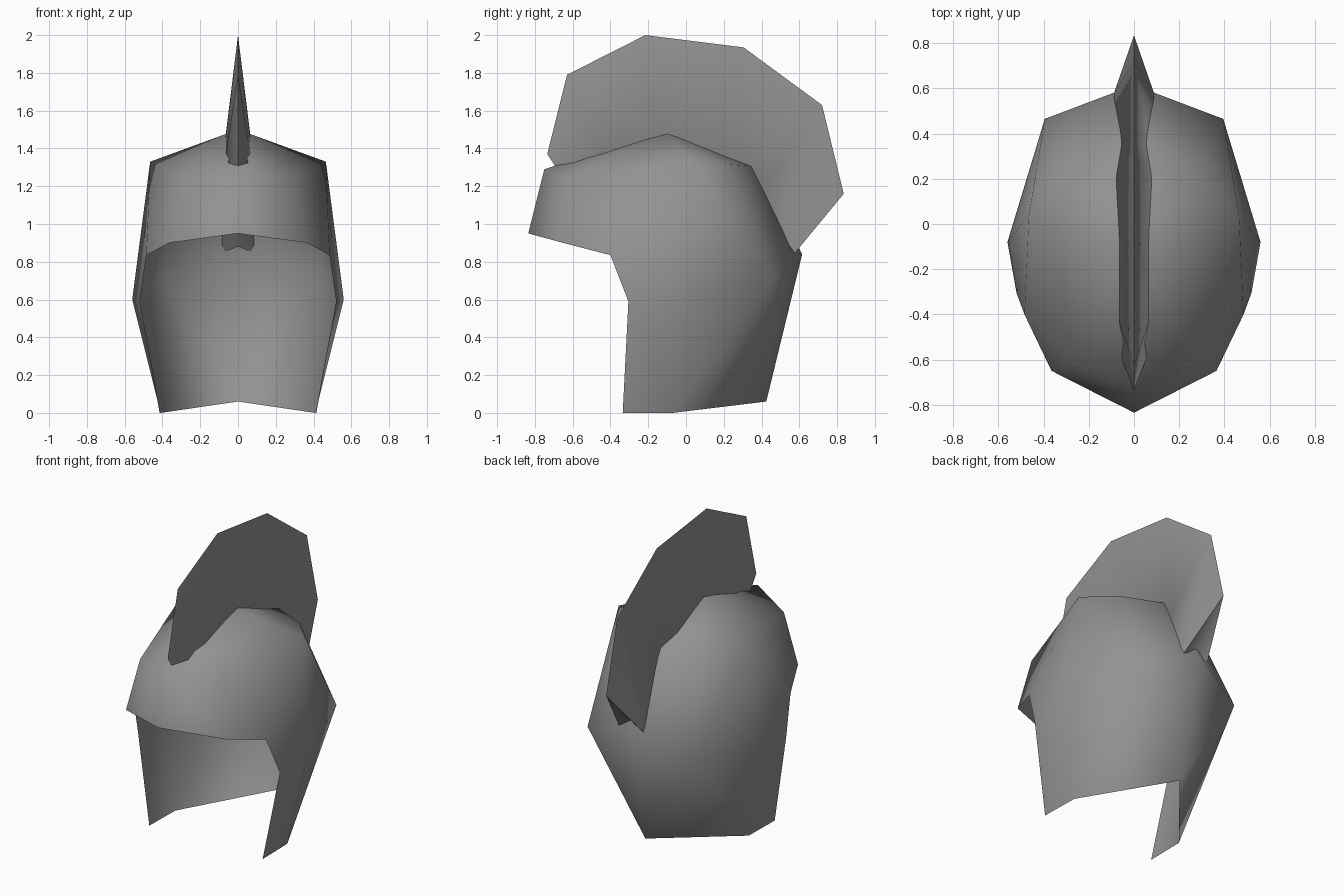
import bpy
import bmesh
from math import radians

cube = bpy.data.objects.get("Cube")
if cube:
    bpy.data.objects.remove(cube, do_unlink=True)

# One plain metal colour for everything
steel = bpy.data.materials.new("grey_steel")
steel.use_nodes = True
GREY = (0.29, 0.29, 0.29, 1.0)
steel.diffuse_color = GREY
steel.node_tree.nodes["Principled BSDF"].inputs["Base Color"].default_value = GREY


def mirrored_half(name, points, faces, smooth_angle):
    """Build the +x half from named points, mirror it and shade it."""
    bm = bmesh.new()
    verts = {key: bm.verts.new(co) for key, co in points.items()}
    for face in faces:
        bm.faces.new([verts[key] for key in face])
    geom = bm.verts[:] + bm.edges[:] + bm.faces[:]
    bmesh.ops.mirror(bm, geom=geom, axis='X', merge_dist=0.001)
    bmesh.ops.remove_doubles(bm, verts=bm.verts[:], dist=0.001)
    bmesh.ops.recalc_face_normals(bm, faces=bm.faces[:])
    mesh = bpy.data.meshes.new(name)
    bm.to_mesh(mesh)
    bm.free()
    mesh.materials.append(steel)
    obj = bpy.data.objects.new(name, mesh)
    bpy.context.collection.objects.link(obj)
    bpy.ops.object.select_all(action='DESELECT')
    obj.select_set(True)
    bpy.context.view_layer.objects.active = obj
    bpy.ops.object.shade_smooth_by_angle(angle=radians(smooth_angle))
    return obj


# Helmet shell: crown ring, brow and widest ring, lower edge
shell = {
    "apex": (0, -0.12, 1.5),
    "crown_front": (0, -0.75, 1.29),
    "crown_corner": (0.29, -0.61, 1.24),
    "crown_side": (0.465, 0.04, 1.33),
    "crown_rear": (0.29, 0.23, 1.315),
    "crown_back": (0, 0.37, 1.305),
    "brow_front": (0, -0.835, 0.95),
    "brow_corner": (0.365, -0.65, 0.9),
    "brow_end": (0.485, -0.4, 0.835),
    "cheek": (0.52, -0.305, 0.59),
    "side": (0.56, -0.08, 0.6),
    "rear": (0.395, 0.465, 0.71),
    "back": (0, 0.615, 0.84),
    "cheek_tip": (0.415, -0.335, 0),
    "side_low": (0.41, -0.07, 0),
    "back_low": (0, 0.425, 0.06),
}
shell_faces = [
    ("apex", "crown_front", "crown_corner"),
    ("apex", "crown_corner", "crown_side"),
    ("apex", "crown_side", "crown_rear"),
    ("apex", "crown_rear", "crown_back"),
    ("crown_front", "brow_front", "brow_corner", "crown_corner"),
    ("crown_corner", "brow_corner", "brow_end", "crown_side"),
    ("crown_side", "brow_end", "cheek", "side"),
    ("crown_side", "side", "rear", "crown_rear"),
    ("crown_rear", "rear", "back", "crown_back"),
    ("cheek", "cheek_tip", "side_low", "side"),
    ("side", "side_low", "rear"),
    ("rear", "side_low", "back_low"),
    ("rear", "back_low", "back"),
]
mirrored_half("helmet_shell", shell, shell_faces, 75)

# Crest: a sharp rim lofted down to a wider base and a keel inside the shell
rim = [(-0.735, 1.37), (-0.63, 1.79), (-0.215, 2.0),
       (0.305, 1.935), (0.72, 1.63), (0.835, 1.16)]
base = [(0.07, -0.555, 1.31), (0.07, -0.42, 1.34), (0.07, -0.15, 1.42),
        (0.085, 0.2, 1.31), (0.065, 0.38, 1.14), (0.09, 0.575, 0.845)]
keel = [(-0.6, 1.17), (-0.42, 1.25), (-0.15, 1.34),
        (0.2, 1.24), (0.36, 1.1), (0.56, 0.88)]
crest, crest_faces = {}, []
for i, (top, low, inner) in enumerate(zip(rim, base, keel)):
    crest["rim", i] = (0, *top)
    crest["base", i] = low
    crest["keel", i] = (0, *inner)
    if i:
        for upper, lower in (("rim", "base"), ("base", "keel")):
            crest_faces.append([(upper, i - 1), (lower, i - 1),
                                (lower, i), (upper, i)])
for end in (0, len(rim) - 1):
    crest_faces.append([("rim", end), ("base", end), ("keel", end)])
mirrored_half("crest", crest, crest_faces, 88)
